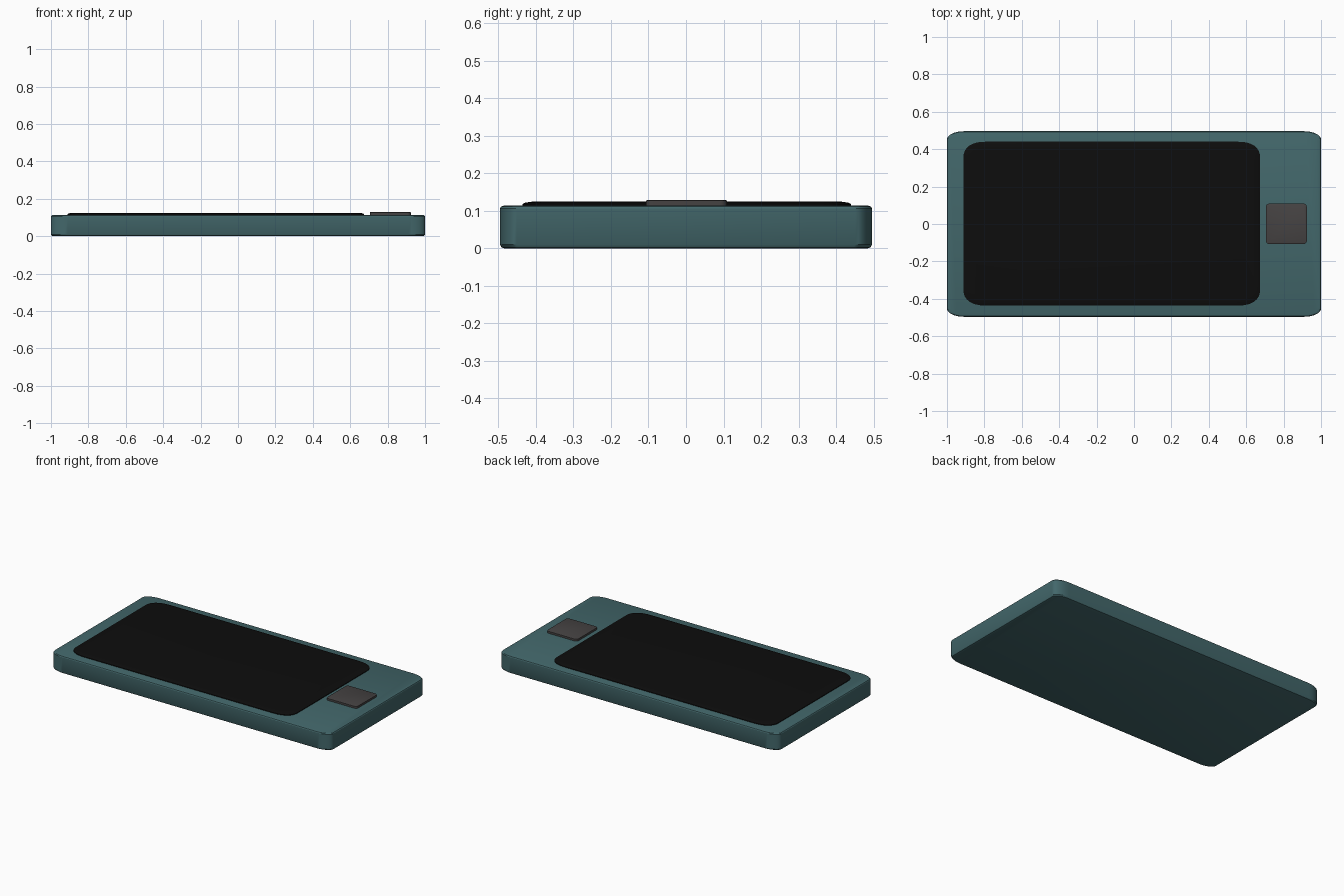
import bpy, bmesh, math

if "Cube" in bpy.data.objects:
    bpy.data.objects.remove(bpy.data.objects["Cube"])


def material(name, color):
    m = bpy.data.materials.new(name)
    m.diffuse_color = (*color, 1)
    m.use_nodes = True
    m.node_tree.nodes["Principled BSDF"].inputs["Base Color"].default_value = m.diffuse_color
    return m


def outline(x0, x1, y0, y1, rx, ry, power, seg=8):
    """Rectangle with elliptical rounded corners, counter-clockwise."""
    pts = []
    for k, (sx, sy) in enumerate([(1, 1), (-1, 1), (-1, -1), (1, -1)]):
        cx = x1 - rx if sx > 0 else x0 + rx
        cy = y1 - ry if sy > 0 else y0 + ry
        for i in range(seg + 1):
            a = math.pi / 2 * (k + i / seg)
            c, s = math.cos(a), math.sin(a)
            pts.append((cx + rx * sx * abs(c) ** power, cy + ry * sy * abs(s) ** power))
    return pts


def slab(name, box, corner, layers, mat, power=1.0):
    """Rounded slab lofted through (inset, z) layers."""
    x0, x1, y0, y1 = box
    bm = bmesh.new()
    rings = []
    for d, z in layers:
        pts = outline(x0 + d, x1 - d, y0 + d, y1 - d, *corner, power)
        rings.append([bm.verts.new((x, y, z)) for x, y in pts])
    for a, b in zip(rings, rings[1:]):
        n = len(a)
        for i in range(n):
            j = (i + 1) % n
            bm.faces.new((a[i], a[j], b[j], b[i]))
    bm.faces.new(rings[-1])
    bm.faces.new(rings[0][::-1])
    bmesh.ops.recalc_face_normals(bm, faces=bm.faces)
    me = bpy.data.meshes.new(name)
    bm.to_mesh(me)
    bm.free()
    ob = bpy.data.objects.new(name, me)
    bpy.context.collection.objects.link(ob)
    me.materials.append(mat)
    bpy.ops.object.select_all(action='DESELECT')
    ob.select_set(True)
    bpy.context.view_layer.objects.active = ob
    bpy.ops.object.shade_smooth_by_angle(angle=math.radians(30))
    return ob


teal = material("teal_shell", (0.055, 0.135, 0.145))
black = material("black_glass", (0.004, 0.004, 0.004))
grey = material("dark_grey", (0.06, 0.055, 0.055))

# Casing with softened rims
slab("casing", (-1, 1, -0.496, 0.496), (0.09, 0.045),
     [(0.012, 0), (0.004, 0.003), (0, 0.01), (0, 0.106), (0.003, 0.111), (0.01, 0.114)], teal)

# Slightly raised screen
slab("screen", (-0.912, 0.674, -0.436, 0.44), (0.12, 0.085),
     [(0, 0.105), (0, 0.118), (0.008, 0.122), (0.03, 0.125)], black, 0.85)

# Raised square button
slab("button", (0.705, 0.924, -0.107, 0.109), (0.018, 0.018),
     [(0, 0.105), (0, 0.127), (0.004, 0.129)], grey)
